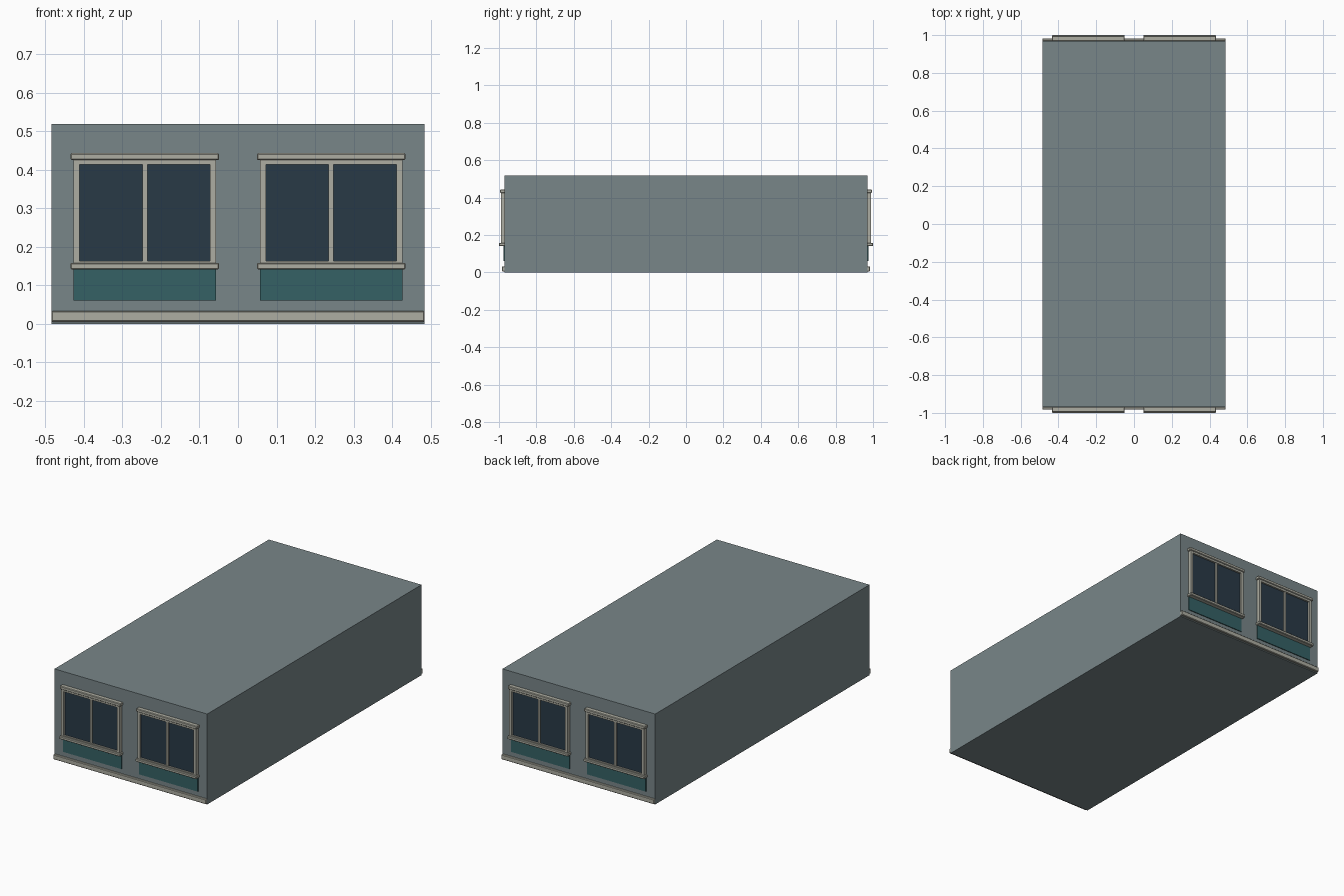
import bpy
from math import pi
from mathutils import Matrix

if "Cube" in bpy.data.objects:
    bpy.data.objects.remove(bpy.data.objects["Cube"])


def material(name, color):
    m = bpy.data.materials.new(name)
    m.diffuse_color = (*color, 1)
    m.use_nodes = True
    m.node_tree.nodes["Principled BSDF"].inputs["Base Color"].default_value = m.diffuse_color
    return m


WALL = material("wall_grey", (0.19, 0.24, 0.25))
TRIM = material("trim_cream", (0.42, 0.42, 0.36))
GLASS = material("glass_dark", (0.022, 0.042, 0.062))
PANEL = material("panel_teal", (0.035, 0.12, 0.13))

HALF_X, HALF_Y, HEIGHT = 0.484, 0.97, 0.518


def box(name, x, y, z, mat, bevel=0.0):
    """Box from (min, max) pairs, with an optional chamfer."""
    bpy.ops.mesh.primitive_cube_add(size=1)
    ob = bpy.context.object
    ob.name = name
    spans = (x, y, z)
    size = Matrix.Diagonal([b - a for a, b in spans] + [1])
    ob.data.transform(Matrix.Translation([(a + b) / 2 for a, b in spans]) @ size)
    ob.data.materials.append(mat)
    if bevel:
        mod = ob.modifiers.new("chamfer", 'BEVEL')
        mod.width = bevel
        mod.segments = 1
    return ob


def window(cx):
    """Double window with head, sill and apron panel on the front wall."""
    def part(name, x0, x1, depth, z0, z1, mat, bevel=0.0):
        return box(name, (cx + x0, cx + x1), (-HALF_Y - depth, -HALF_Y + 0.002),
                   (z0, z1), mat, bevel)

    return [
        part("window_glass", -0.175, 0.175, 0.010, 0.155, 0.42, GLASS),
        part("left_jamb", -0.1855, -0.1695, 0.020, 0.150, 0.428, TRIM),
        part("right_jamb", 0.1695, 0.1855, 0.020, 0.150, 0.428, TRIM),
        part("top_rail", -0.1695, 0.1695, 0.020, 0.414, 0.428, TRIM),
        part("bottom_rail", -0.1695, 0.1695, 0.020, 0.150, 0.163, TRIM),
        part("mullion", -0.0065, 0.0065, 0.017, 0.163, 0.414, TRIM),
        part("window_head", -0.193, 0.193, 0.025, 0.425, 0.443, TRIM, 0.003),
        part("window_sill", -0.193, 0.193, 0.030, 0.141, 0.158, TRIM, 0.003),
        part("apron_panel", -0.1855, 0.1855, 0.005, 0.060, 0.145, PANEL),
    ]


# Main block
box("building_body", (-HALF_X, HALF_X), (-HALF_Y, HALF_Y), (0, HEIGHT), WALL)

# Front facade: base ledge and two windows
facade = [box("base_ledge", (-HALF_X, HALF_X), (-0.983, -HALF_Y + 0.002),
              (0.005, 0.033), TRIM, 0.003)]
for cx in (-0.242, 0.242):
    facade += window(cx)

# Back facade: the same parts turned half a circle
for ob in facade:
    twin = ob.copy()
    twin.name = "back_" + ob.name
    twin.matrix_world = Matrix.Rotation(pi, 4, 'Z')
    bpy.context.collection.objects.link(twin)
